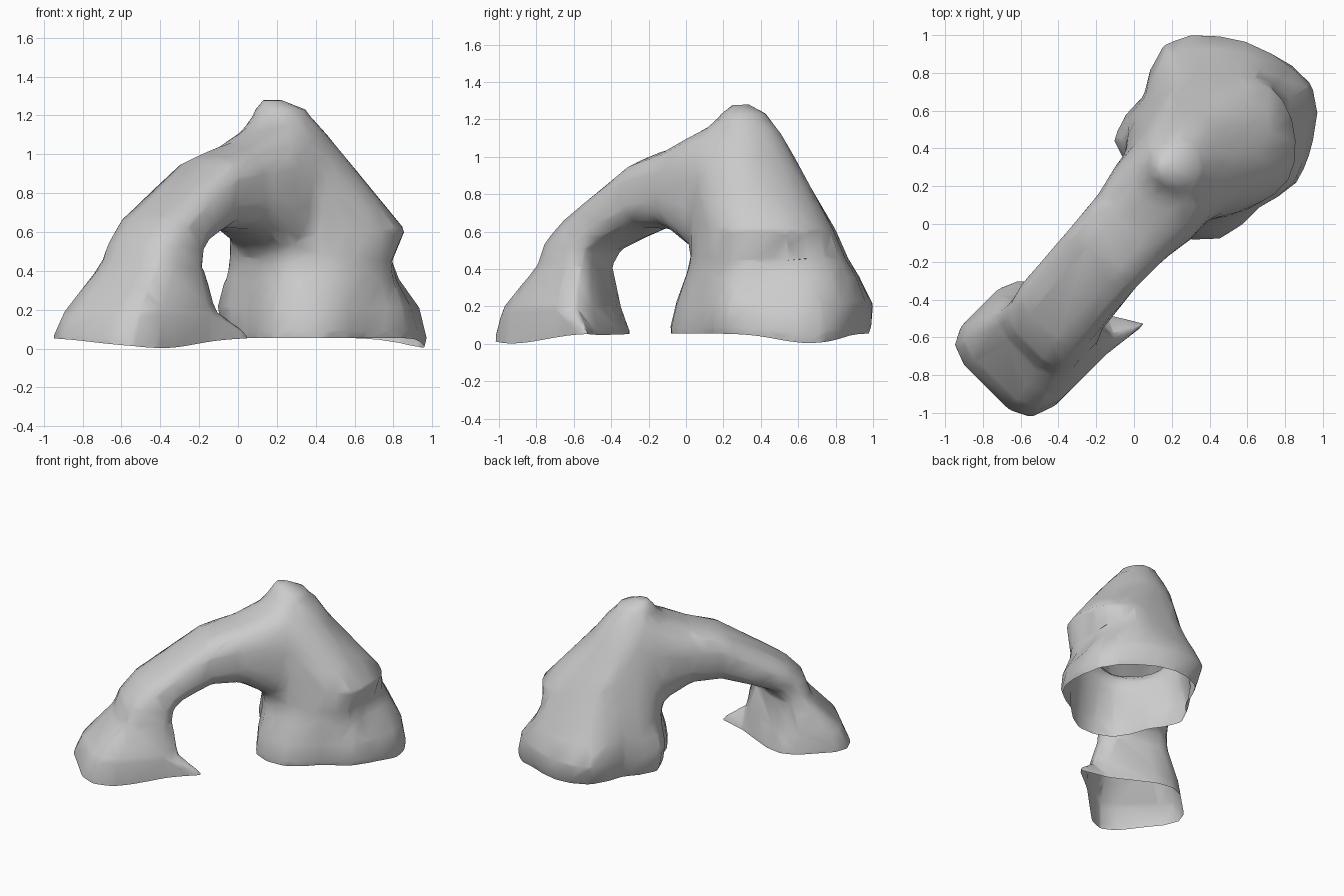
import bpy, bmesh, math
from mathutils import Vector

if "Cube" in bpy.data.objects:
    bpy.data.objects.remove(bpy.data.objects["Cube"])

R = math.sqrt(0.5)


def loft(name, rings):
    """Closed skin through a list of equal-length point rings."""
    bm = bmesh.new()
    vs = [[bm.verts.new(p) for p in ring] for ring in rings]
    n = len(vs[0])
    for a, b in zip(vs, vs[1:]):
        for i in range(n):
            bm.faces.new((a[i], a[(i + 1) % n], b[(i + 1) % n], b[i]))
    bm.faces.new(vs[0][::-1])
    bm.faces.new(vs[-1])
    bmesh.ops.recalc_face_normals(bm, faces=bm.faces)
    me = bpy.data.meshes.new(name)
    bm.to_mesh(me)
    bm.free()
    ob = bpy.data.objects.new(name, me)
    bpy.context.collection.objects.link(ob)
    return ob


def rounded(r):
    """Double a closed list of radii with smooth in-between values."""
    n = len(r)
    out = []
    for i in range(n):
        a, b, c, d = r[i - 1], r[i], r[(i + 1) % n], r[(i + 2) % n]
        out += [b, (9 * (b + c) - a - d) / 16]
    return out


# Large rock mass: horizontal rings (z, centre x, centre y, radii every 30 degrees)
levels = [
    (-.06, .45, .45, (.46, .52, .46, .49, .46, .38, .46, .44, .54, .50, .38, .43)),
    (0.09, .45, .45, (.50, .57, .52, .54, .54, .44, .53, .46, .55, .53, .42, .47)),
    (0.21, .45, .45, (.46, .54, .53, .545, .58, .46, .56, .46, .53, .50, .42, .46)),
    (0.36, .45, .45, (.36, .43, .48, .47, .51, .45, .52, .45, .48, .45, .41, .40)),
    (0.45, .45, .45, (.33, .39, .43, .41, .46, .43, .50, .45, .46, .42, .40, .39)),
    (0.61, .45, .45, (.41, .40, .37, .34, .39, .40, .50, .48, .47, .42, .40, .43)),
    (1.00, .27, .30, (.27, .26, .28, .28, .29, .28, .29, .30, .28, .27, .28, .27)),
    (1.14, .23, .30, (.20, .20, .21, .20, .20, .20, .20, .20, .20, .20, .20, .20)),
    (1.23, .21, .31, (.14, .13, .13, .12, .12, .12, .12, .12, .12, .12, .13, .14)),
    (1.28, .17, .29, (.05, .05, .05, .05, .04, .04, .04, .04, .04, .04, .04, .05)),
]
rings = []
for z, cx, cy, radii in levels:
    rings.append([Vector((cx + r * math.cos(k * math.pi / 12),
                          cy + r * math.sin(k * math.pi / 12), z))
                  for k, r in enumerate(rounded(radii))])
rock = loft("rock_arch", rings)

# Foot and arm: tilted rings along the diagonal
# (outer s, outer z, inner s, inner z, side offset, half width, corner power, inner skew)
sections = [
    (-1.16, -.06, -.50, -.06, .06, .33, .5, .35),
    (-1.17, .07, -.50, .07, .06, .33, .5, .35),
    (-1.12, .18, -.54, .20, .07, .32, .55, .4),
    (-.90, .42, -.57, .42, .07, .25, .65, .45),
    (-.86, .54, -.52, .50, .07, .24, .7, .3),
    (-.74, .67, -.42, .55, .04, .24, .7, .1),
    (-.25, .98, -.22, .62, .01, .24, .65, 0),
    (-.02, 1.05, -.02, .61, .00, .25, .65, 0),
    (.17, 1.14, .17, .50, -.01, .29, .7, 0),
    (.34, 1.20, .34, .40, -.02, .28, .7, 0),
    (.50, 1.12, .50, .45, .00, .18, .8, 0),
]
N = 12
rings = []
for so, zo, si, zi, tc, hw, p, skew in sections:
    ring = []
    for k in range(N):
        a = 2 * math.pi * (k + .5) / N
        c, d = math.cos(a), math.sin(a)
        c = math.copysign(abs(c) ** p, c)
        d = math.copysign(abs(d) ** p, d)
        s = (so + si) / 2 + (si - so) / 2 * c + skew * hw * d * (1 + c) / 2
        z = (zo + zi) / 2 + (zi - zo) / 2 * c
        t = tc + hw * d
        ring.append(Vector(((s + t) * R, (s - t) * R, z)))
    rings.append(ring)
# Pointed toe on the inner side of the foot
for r in rings[:2]:
    r[1].x, r[1].y = .06, -.53
arm = loft("arm_helper", rings)

# Merge arm into the mass and fuse the seam
mod = rock.modifiers.new("merge", 'BOOLEAN')
mod.operation = 'UNION'
mod.solver = 'EXACT'
mod.object = arm
mod = rock.modifiers.new("fuse", 'REMESH')
mod.mode = 'VOXEL'
mod.voxel_size = .022
dg = bpy.context.evaluated_depsgraph_get()
me = bpy.data.meshes.new_from_object(rock.evaluated_get(dg))
rock.modifiers.clear()
rock.data = me
bpy.data.objects.remove(arm)

bm = bmesh.new()
bm.from_mesh(me)
seam = [v for v in bm.verts
        if -.05 < (v.co.x + v.co.y) * R < .55 and .35 < v.co.z < 1.22]
for _ in range(25):
    bmesh.ops.smooth_vert(bm, verts=seam, factor=.5, use_axis_x=True,
                          use_axis_y=True, use_axis_z=True)
# Open underside that dips to the ground in two places
bmesh.ops.bisect_plane(bm, geom=bm.verts[:] + bm.edges[:] + bm.faces[:],
                       plane_co=(0, 0, .055), plane_no=(0, 0, 1), clear_inner=True)
for v in bm.verts:
    fade = max(0, 1 - (v.co.z - .055) / .15)
    for cx, cy, w in ((.9, .65, .05), (-.42, -.9, .12)):
        d2 = (v.co.x - cx) ** 2 + (v.co.y - cy) ** 2
        v.co.z -= fade * .053 * math.exp(-d2 / w)
bm.to_mesh(me)
bm.free()

# Simplify to broad facets
mod = rock.modifiers.new("simplify", 'DECIMATE')
mod.ratio = .06
bpy.context.view_layer.objects.active = rock
rock.select_set(True)
bpy.ops.object.modifier_apply(modifier="simplify")
bpy.ops.object.shade_smooth_by_angle(angle=math.radians(50))
